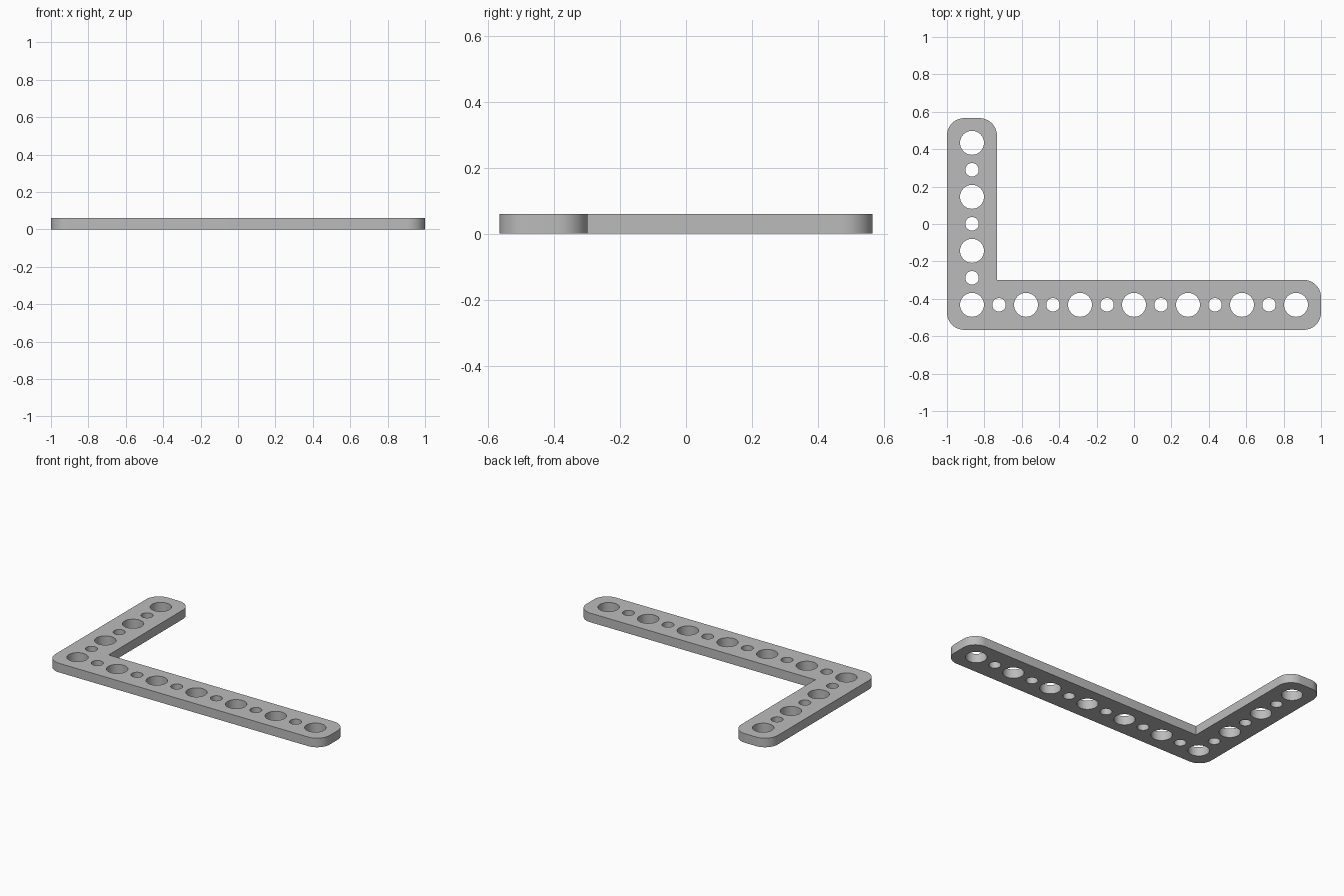
import bpy, math

if "Cube" in bpy.data.objects:
    bpy.data.objects.remove(bpy.data.objects["Cube"])

THICK = 0.06
HX, HY = 1.0, 0.566        # half extents
ARM = 0.267                # arm width
FILLET = 0.093             # outer corner radius
PITCH = 0.2887             # large hole spacing
BIG_R, SMALL_R = 0.064, 0.036


def arc(cx, cy, r, start, sweep, n):
    """Points on an arc, angles in degrees."""
    return [(cx + r * math.cos(math.radians(start + sweep * i / n)),
             cy + r * math.sin(math.radians(start + sweep * i / n)))
            for i in range(n + 1)]


def add_loop(curve, pts):
    spline = curve.splines.new('POLY')
    spline.points.add(len(pts) - 1)
    for p, (x, y) in zip(spline.points, pts):
        p.co = (x, y, 0, 1)
    spline.use_cyclic_u = True


# L-shaped outline with rounded outer corners and a sharp inner corner
f = FILLET
outline = arc(-HX + f, -HY + f, f, 180, 90, 12)
outline += arc(HX - f, -HY + f, f, 270, 90, 12)
outline += arc(HX - f, -HY + ARM - f, f, 0, 90, 12)
outline += [(-HX + ARM, -HY + ARM)]
outline += arc(-HX + ARM - f, HY - f, f, 0, 90, 12)
outline += arc(-HX + f, HY - f, f, 90, 90, 12)

curve = bpy.data.curves.new("bracket_profile", 'CURVE')
curve.dimensions = '2D'
curve.fill_mode = 'BOTH'
curve.extrude = THICK / 2
add_loop(curve, outline)

# Alternating large and small holes along both arms
x0, y0 = -3 * PITCH, -1.5 * PITCH + 0.001
holes = [(x0 + i * PITCH / 2, y0, i) for i in range(13)]
holes += [(x0, y0 + i * PITCH / 2, i) for i in range(1, 7)]
for x, y, i in holes:
    r = SMALL_R if i % 2 else BIG_R
    add_loop(curve, arc(x, y, r, 0, 360, 40)[:-1])

# Turn the filled profile into a clean mesh standing on the ground
bracket = bpy.data.objects.new("angle_bracket", curve)
bpy.context.collection.objects.link(bracket)
bpy.context.view_layer.objects.active = bracket
bracket.select_set(True)
bpy.ops.object.convert(target='MESH')
bracket = bpy.context.object
bracket.name = "angle_bracket"
bpy.ops.object.mode_set(mode='EDIT')
bpy.ops.mesh.select_all(action='SELECT')
bpy.ops.mesh.remove_doubles(threshold=0.0001)
bpy.ops.mesh.normals_make_consistent(inside=False)
bpy.ops.object.mode_set(mode='OBJECT')
for v in bracket.data.vertices:
    v.co.z += THICK / 2
bpy.ops.object.shade_smooth_by_angle(angle=math.radians(30))

# Plain grey metal
grey = bpy.data.materials.new("plain_grey")
grey.diffuse_color = (0.5, 0.5, 0.5, 1)
grey.use_nodes = True
grey.node_tree.nodes["Principled BSDF"].inputs["Base Color"].default_value = grey.diffuse_color
bracket.data.materials.clear()
bracket.data.materials.append(grey)
